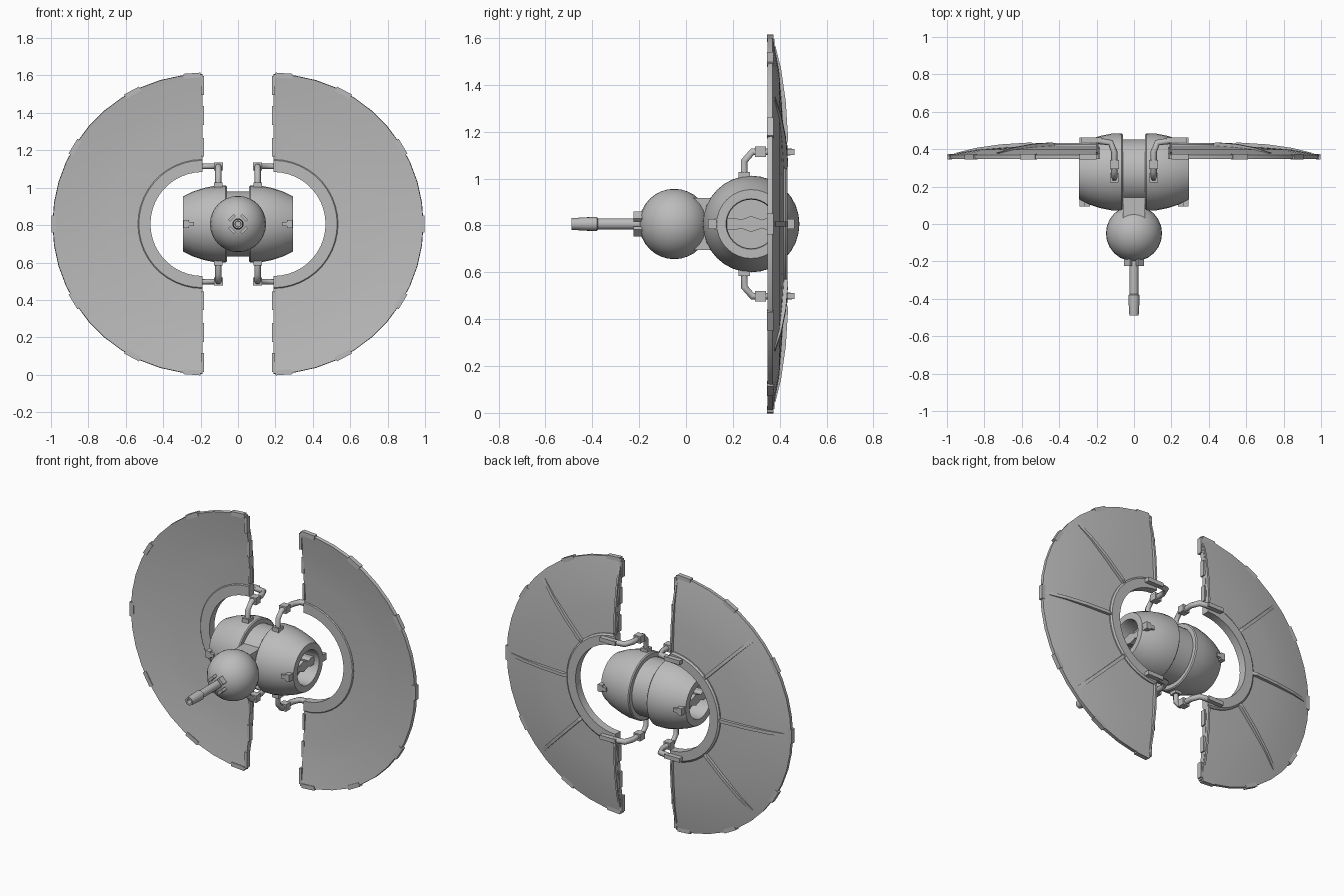
import bpy, bmesh
from math import pi, cos, sin, radians
from mathutils import Matrix, Vector

HUB = Vector((0, 0, 0.806))   # every part is modelled around the hub height
if "Cube" in bpy.data.objects:
    bpy.data.objects.remove(bpy.data.objects["Cube"])

grey = bpy.data.materials.new("plain grey")
grey.use_nodes = True
grey.diffuse_color = (0.5, 0.5, 0.5, 1)
grey.node_tree.nodes["Principled BSDF"].inputs["Base Color"].default_value = (0.5, 0.5, 0.5, 1)


def add_object(name, data, mirror=""):
    ob = bpy.data.objects.new(name, data)
    bpy.context.collection.objects.link(ob)
    ob.location = HUB
    data.materials.append(grey)
    if mirror:
        mod = ob.modifiers.new("Mirror", "MIRROR")
        mod.use_axis = [a in mirror for a in "xyz"]
    return ob


def finish(name, bm, mirror="", smooth=True):
    bmesh.ops.remove_doubles(bm, verts=bm.verts, dist=1e-5)
    bmesh.ops.recalc_face_normals(bm, faces=bm.faces)
    mesh = bpy.data.meshes.new(name)
    bm.to_mesh(mesh)
    bm.free()
    ob = add_object(name, mesh, mirror)
    if smooth:
        bpy.ops.object.select_all(action="DESELECT")
        ob.select_set(True)
        bpy.context.view_layer.objects.active = ob
        bpy.ops.object.shade_smooth_by_angle(angle=radians(32))
    return ob


def lathe(name, profile, axis, center=(0, 0, 0), segs=32, half=False, mirror=""):
    """Turn (radius, height) points around an axis; half makes a capped half turn."""
    bm = bmesh.new()
    c = Vector(center)
    rings = []
    for i in range(segs + 1):
        a = -pi / 2 + (pi if half else 2 * pi) * i / segs
        ring = []
        for r, h in profile:
            u, v = r * cos(a), r * sin(a)
            ring.append(bm.verts.new(c + Vector((u, h, v) if axis == "y" else (h, u, v))))
        rings.append(ring)
    n = len(profile)
    for p, q in zip(rings, rings[1:]):
        for j in range(n if half else n - 1):
            k = (j + 1) % n
            bm.faces.new((p[j], p[k], q[k], q[j]))
    if half:
        bm.faces.new(rings[0])
        bm.faces.new(rings[-1])
    bmesh.ops.dissolve_degenerate(bm, edges=bm.edges, dist=1e-5)
    return finish(name, bm, mirror)


def add_box(bm, center, size, turn=Matrix()):
    """Box; turn is applied after the box is placed."""
    m = turn @ Matrix.Translation(center) @ Matrix.Diagonal((*size, 1))
    bmesh.ops.create_cube(bm, size=1, matrix=m)


def add_prism(bm, outline, thick, turn):
    """Extrude an x-y outline along z by a centred thickness."""
    low = [bm.verts.new(turn @ Vector((x, y, -thick / 2))) for x, y in outline]
    top = [bm.verts.new(turn @ Vector((x, y, thick / 2))) for x, y in outline]
    bm.faces.new(low)
    bm.faces.new(top)
    for i in range(len(low)):
        k = (i + 1) % len(low)
        bm.faces.new((low[i], low[k], top[k], top[i]))


# --- hub: two hollow-ended barrels around a narrower core ---
AXLE = (0, 0.278, 0)
lathe("hub_barrel", [(0.16, 0.06), (0.2, 0.06), (0.206, 0.066), (0.205, 0.12),
                     (0.193, 0.18), (0.174, 0.24), (0.147, 0.295), (0.108, 0.295),
                     (0.104, 0.285), (0.104, 0.19), (0, 0.19)],
      "x", AXLE, mirror="x")
lathe("hub_core", [(0, -0.08), (0.175, -0.08), (0.175, 0.08), (0, 0.08)], "x", AXLE)

# wavy grip bar across each hollow end
bm = bmesh.new()
upper = [(-0.104, 0.024), (-0.07, 0.026), (-0.045, 0.018), (0, 0.034),
         (0.045, 0.018), (0.07, 0.026), (0.104, 0.024)]
wave = upper + [(y, -z) for y, z in reversed(upper)]
to_side = Matrix.Translation((0.23, AXLE[1], 0)) @ Matrix(
    ((0, 0, 1, 0), (1, 0, 0, 0), (0, 1, 0, 0), (0, 0, 0, 1)))
add_prism(bm, wave, 0.07, to_side)
finish("grip_bar", bm, "x", smooth=False)

# knobs at the front and back of each barrel
bm = bmesh.new()
for s in (-1, 1):
    add_box(bm, (0.262, AXLE[1] + s * 0.15, 0), (0.055, 0.07, 0.024))
    add_box(bm, (0.277, AXLE[1] + s * 0.155, 0), (0.03, 0.06, 0.044))
finish("barrel_knobs", bm, "x", smooth=False)

# --- neck, ball and gun ---
bm = bmesh.new()
add_box(bm, (0, 0.1, 0), (0.116, 0.16, 0.22))
finish("neck", bm, smooth=False)

bm = bmesh.new()
bmesh.ops.create_uvsphere(bm, u_segments=24, v_segments=16, radius=0.15,
                          matrix=Matrix.Translation((0, -0.05, 0)))
finish("ball", bm)

lathe("gun_barrel", [(0, -0.15), (0.024, -0.15), (0.024, -0.375), (0.03, -0.38),
                     (0.029, -0.42), (0.025, -0.488), (0.016, -0.488),
                     (0.014, -0.44), (0, -0.44)], "y", segs=16)

bm = bmesh.new()
for k in range(4):
    turn = Matrix.Rotation(pi / 4 + k * pi / 2, 4, "Y")
    add_box(bm, (0.046, -0.2, 0), (0.016, 0.05, 0.044), turn)
finish("gun_clamps", bm, smooth=False)

# --- half-disc shields, dished towards the front ---
CX = 0.19
lathe("shield", [(0.285, 0.395), (0.345, 0.39), (0.5, 0.383), (0.65, 0.369),
                 (0.8, 0.347), (0.802, 0.37), (0.65, 0.398), (0.5, 0.41),
                 (0.345, 0.418), (0.285, 0.42)],
      "y", (CX, 0, 0), segs=22, half=True, mirror="x")
lathe("shield_inner_ring", [(0.278, 0.383), (0.34, 0.383), (0.345, 0.388),
                            (0.345, 0.425), (0.335, 0.433), (0.278, 0.433)],
      "y", (CX, 0, 0), segs=22, half=True, mirror="x")

# tapering ribs on the back, plus slim strips along the straight edge
bm = bmesh.new()
rib = [(0.335, 0.4), (0.335, 0.428), (0.36, 0.436), (0.52, 0.426),
       (0.66, 0.406), (0.76, 0.381), (0.74, 0.36)]
for deg in (-45, 0, 45):
    add_prism(bm, rib, 0.02, Matrix.Translation((CX, 0, 0)) @ Matrix.Rotation(radians(deg), 4, "Y"))
for s in (-1, 1):
    add_prism(bm, rib, 0.012, Matrix.Translation((CX + 0.008, 0, 0)) @ Matrix.Rotation(s * pi / 2, 4, "Y"))
finish("shield_ribs", bm, "x", smooth=False)

# clips around the rim and down the straight edge
bm = bmesh.new()
for deg in (-86, -62, -31, 0, 31, 62, 86):
    turn = Matrix.Translation((CX, 0, 0)) @ Matrix.Rotation(radians(deg), 4, "Y")
    add_box(bm, (0.795, 0.359, 0), (0.026, 0.028, 0.09), turn)
for s in (-1, 1):
    for z, y in ((0.41, 0.396), (0.58, 0.388), (0.74, 0.363)):
        add_box(bm, (CX, y, s * z), (0.016, 0.03, 0.1))
finish("shield_clips", bm, "x", smooth=False)

# --- four bent arms joining hub and shields ---
path = [(0.105, 0.248, 0.19), (0.105, 0.248, 0.268), (0.105, 0.283, 0.308),
        (0.105, 0.385, 0.308), (0.125, 0.435, 0.308), (0.19, 0.444, 0.308)]
curve = bpy.data.curves.new("arm", "CURVE")
curve.dimensions = "3D"
curve.bevel_depth = 0.017
curve.bevel_resolution = 1
curve.use_fill_caps = True
spline = curve.splines.new("POLY")
spline.points.add(len(path) - 1)
for point, co in zip(spline.points, path):
    point.co = (*co, 1)
add_object("arm", curve, "xz")

bm = bmesh.new()
add_box(bm, (0.105, 0.248, 0.207), (0.046, 0.05, 0.03))     # foot on the barrel
add_box(bm, (0.104, 0.318, 0.308), (0.046, 0.046, 0.044))   # elbow block
add_box(bm, (0.225, 0.448, 0.308), (0.11, 0.03, 0.026))     # clamp plate on the ring
finish("arm_blocks", bm, "xz", smooth=False)
